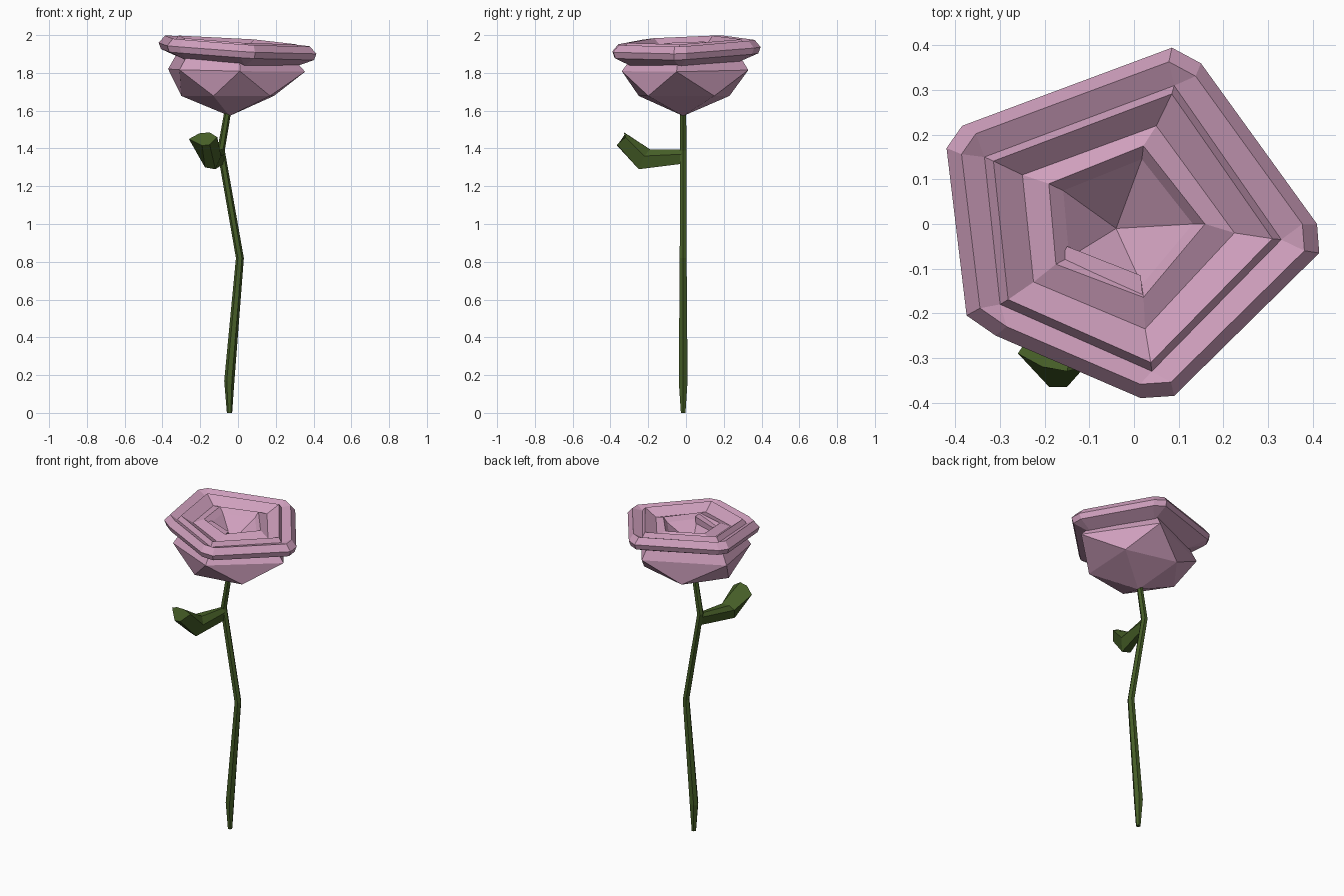
import bpy, bmesh, math
from mathutils import Vector

if "Cube" in bpy.data.objects:
    bpy.data.objects.remove(bpy.data.objects["Cube"])


def material(name, rgb):
    m = bpy.data.materials.new(name)
    m.diffuse_color = (*rgb, 1)
    m.use_nodes = True
    m.node_tree.nodes["Principled BSDF"].inputs["Base Color"].default_value = m.diffuse_color
    return m


PINK = material("dusty_pink", (0.62, 0.345, 0.505))
GREEN = material("stem_green", (0.06, 0.11, 0.02))


def build(name, rings, mat, cap_start=None, cap_end=None):
    """Skin equal-length rings; cap ends with a fan to a point or a flat face."""
    bm = bmesh.new()
    vs = [[bm.verts.new(p) for p in r] for r in rings]
    n = len(rings[0])
    for a, b in zip(vs, vs[1:]):
        for i in range(n):
            j = (i + 1) % n
            bm.faces.new((a[i], a[j], b[j], b[i]))
    for ring, cap in ((vs[0], cap_start), (vs[-1], cap_end)):
        if cap is None:
            bm.faces.new(ring)
        else:
            c = bm.verts.new(cap)
            for i in range(n):
                bm.faces.new((ring[i], ring[(i + 1) % n], c))
    bmesh.ops.dissolve_degenerate(bm, dist=1e-4, edges=bm.edges[:])
    bmesh.ops.recalc_face_normals(bm, faces=bm.faces[:])
    me = bpy.data.meshes.new(name)
    bm.to_mesh(me)
    bm.free()
    me.materials.append(mat)
    ob = bpy.data.objects.new(name, me)
    bpy.context.collection.objects.link(ob)
    return ob


# Stem: bent tapering tube
path = [(-0.045, 0, 0.014), (-0.046, 0.17, 0.027), (0.01, 0.82, 0.021),
        (-0.09, 1.39, 0.02), (-0.05, 1.62, 0.018)]
build("stem", [[(x + r * math.cos(k * math.pi / 3), -0.015 + r * math.sin(k * math.pi / 3), z)
                for k in range(6)] for x, z, r in path], GREEN)

# Leaf: thick folded blade that kinks upward at its end
build("leaf", [
    [(-0.10, -0.01, 1.37), (-0.095, -0.01, 1.395), (-0.08, -0.01, 1.395),
     (-0.07, -0.01, 1.37), (-0.075, -0.01, 1.32), (-0.095, -0.01, 1.32)],
    [(-0.20, -0.20, 1.37), (-0.17, -0.19, 1.395), (-0.12, -0.19, 1.395),
     (-0.09, -0.22, 1.36), (-0.12, -0.25, 1.29), (-0.175, -0.24, 1.30)],
    [(-0.26, -0.29, 1.45), (-0.205, -0.32, 1.48), (-0.15, -0.33, 1.485),
     (-0.11, -0.32, 1.46), (-0.15, -0.365, 1.42), (-0.19, -0.365, 1.415)]],
    GREEN)

# Petal outlines, counter-clockwise from the back corner
corners = [(0.09, 0.31), (-0.335, 0.15), (-0.30, -0.18), (0.04, -0.33), (0.33, -0.035)]
inner = [(0.02, 0.165), (-0.18, 0.085), (-0.165, -0.085), (0.02, -0.155), (0.15, 0.0)]
rim = [(0.15, 0.36), (0.085, 0.395), (-0.385, 0.22), (-0.42, 0.17), (-0.375, -0.205),
       (-0.31, -0.25), (0.015, -0.39), (0.09, -0.385), (0.415, -0.065), (0.41, 0.0)]


def tilt(x, y):
    return -0.06 * x + 0.035 * y


def ring(pts, s, z, t=1.0):
    return [(x * s, y * s, z + t * tilt(x, y)) for x, y in pts]


def double(pts):
    return [p for p in pts for _ in range(2)]


# Outer petal cup: faceted five-sided bowl
low = [(-0.13, 0.23), (-0.30, 0.0), (-0.13, -0.25), (0.17, -0.2), (0.19, 0.15)]
mid = [(0.08, 0.33), (-0.37, 0.12), (-0.31, -0.21), (0.01, -0.34), (0.355, -0.05)]
bm_low = [low[i // 2] for i in range(10)]
bm_mid = [mid[((i + 1) // 2) % 5] for i in range(10)]
build("outer_petals", [ring(bm_low, 1, 1.678, 0), ring(bm_mid, 1, 1.813, 0.3),
                       ring(bm_mid, 0.86, 1.885)], PINK,
      cap_start=(-0.045, -0.015, 1.572), cap_end=(0, 0, 1.80))

# Upper petals: flared rim, stepped tiers and a sunken heart
c2, i2 = double(corners), double(inner)
mid_tier = double([(0.05, 0.22), (-0.25, 0.11), (-0.225, -0.13), (0.025, -0.235), (0.225, -0.02)])
build("upper_petals", [
    ring(c2, 0.88, 1.85),
    ring(rim, 0.97, 1.895),
    ring(rim, 1.0, 1.928),
    ring(rim, 0.92, 1.966),
    ring(c2, 1.0, 1.945),
    ring(c2, 0.94, 1.972),
    ring(mid_tier, 1.0, 1.93),
    ring(i2, 1.06, 1.952),
    ring(i2, 0.88, 1.925)],
    PINK, cap_start=(0, 0, 1.80), cap_end=(-0.04, -0.01, 1.82))

# Curled heart petal on the front left of the bowl
heart = [(-0.17, -0.09), (-0.15, -0.05), (0.015, -0.115), (0.02, -0.165)]
build("heart_petal", [[(x, y, 1.85) for x, y in heart],
                      [(x, y, 1.94) for x, y in heart]], PINK)
